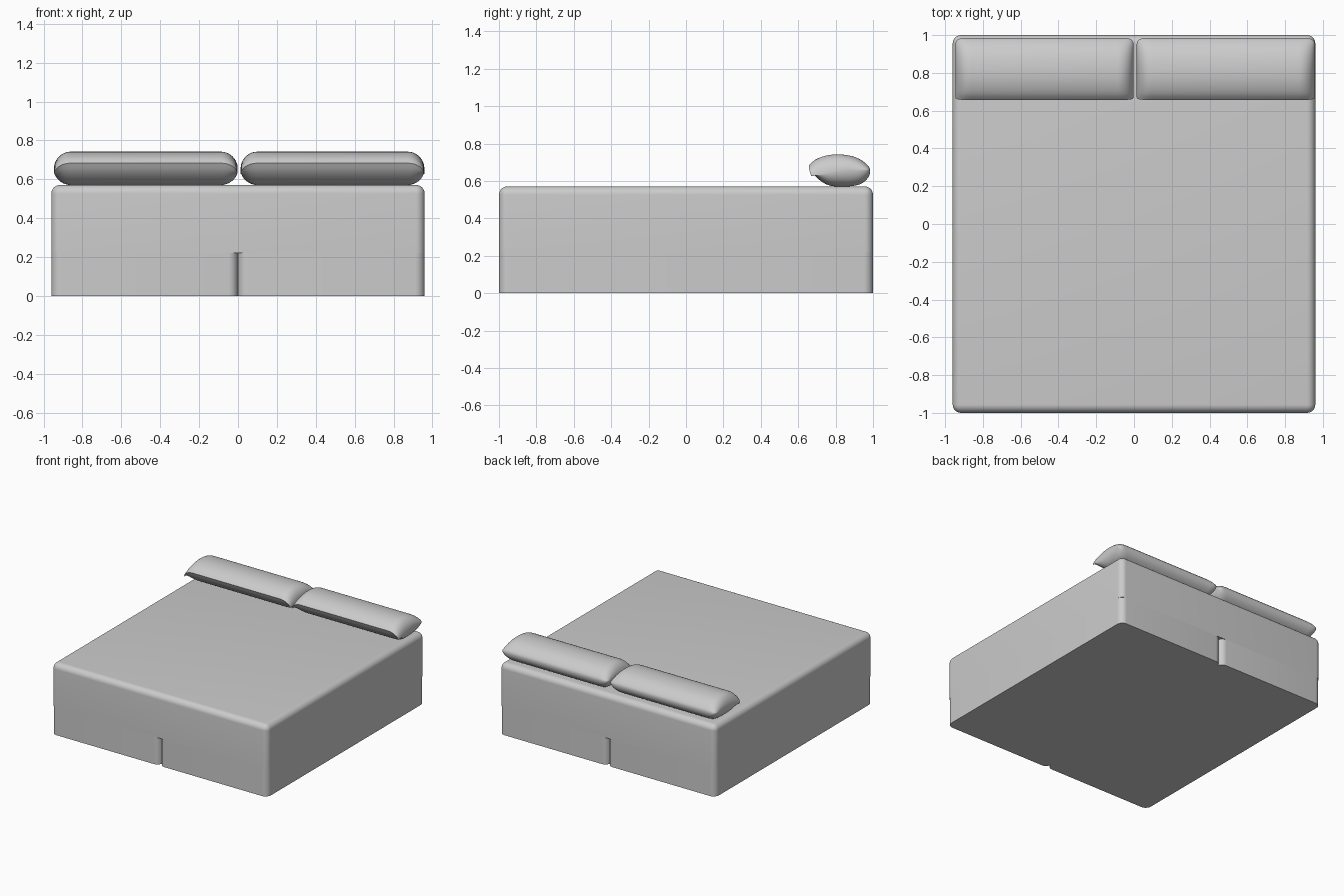
import bpy, bmesh, math
from mathutils import Vector

if "Cube" in bpy.data.objects:
    bpy.data.objects.remove(bpy.data.objects["Cube"])


def finish(name, bm):
    bmesh.ops.recalc_face_normals(bm, faces=bm.faces)
    me = bpy.data.meshes.new(name)
    bm.to_mesh(me)
    bm.free()
    ob = bpy.data.objects.new(name, me)
    bpy.context.collection.objects.link(ob)
    bpy.ops.object.select_all(action='DESELECT')
    ob.select_set(True)
    bpy.context.view_layer.objects.active = ob
    bpy.ops.object.shade_smooth_by_angle(angle=math.radians(35))
    return ob


def rounded_block(name, x0, x1, z0, z1, radius, round_top):
    """Block over the full bed length with rounded upright edges."""
    bm = bmesh.new()
    bmesh.ops.create_cube(bm, size=1)
    for v in bm.verts:
        v.co = ((x0 + x1) / 2 + v.co.x * (x1 - x0), v.co.y * 2,
                (z0 + z1) / 2 + v.co.z * (z1 - z0))
    edges = []
    for e in bm.edges:
        a, b = (v.co for v in e.verts)
        upright = abs(a.z - b.z) > 0.01
        top = min(a.z, b.z) > z1 - 0.001
        if upright or (round_top and top):
            edges.append(e)
    bmesh.ops.bevel(bm, geom=edges, offset=radius, segments=8,
                    profile=0.5, affect='EDGES')
    return finish(name, bm)


def spline(pts, steps):
    """Smooth curve through the points, open ended."""
    p = [Vector(q) for q in pts]
    p = [2 * p[0] - p[1]] + p + [2 * p[-1] - p[-2]]
    out = []
    for i in range(1, len(p) - 2):
        a, b, c, d = p[i - 1:i + 3]
        for k in range(steps):
            t = k / steps
            out.append(0.5 * (2 * b + (c - a) * t + (2 * a - 5 * b + 4 * c - d) * t**2
                              + (3 * b - a - 3 * c + d) * t**3))
    return out


# Pillow side profile (y, z), starting and ending at the front crease
PROFILE = spline([(0.657, 0.683), (0.69, 0.713), (0.75, 0.736), (0.82, 0.742),
                  (0.89, 0.732), (0.94, 0.71), (0.975, 0.68), (0.985, 0.655),
                  (0.975, 0.62), (0.94, 0.587), (0.89, 0.573), (0.83, 0.571),
                  (0.77, 0.575), (0.72, 0.6), (0.68, 0.64), (0.657, 0.683)], 3)


def pillow(name, cx):
    half, r, n = 0.472, 0.085, 10
    stations = []
    for i in range(n + 1):
        t = math.pi / 2 * i / n
        stations.append((-half + r * (1 - math.cos(t)), max(math.sin(t), 0.02)))
    stations += [(-x, s) for x, s in reversed(stations)]
    bm = bmesh.new()
    rings = []
    for x, s in stations:
        ring = []
        for y, z in PROFILE:
            seam = 0.625 + 0.035 * min(1, (y - 0.657) / 0.2)
            pull = (0.25 if y > 0.83 else 0.08) * (1 - s) ** 2
            ring.append(bm.verts.new((cx + x, 0.83 + (y - 0.83) * (1 - pull),
                                      seam + (z - seam) * s)))
        rings.append(ring)
    for a, b in zip(rings, rings[1:]):
        for j in range(len(a)):
            k = (j + 1) % len(a)
            bm.faces.new((a[j], a[k], b[k], b[j]))
    bm.faces.new(rings[0])
    bm.faces.new(rings[-1])
    return finish(name, bm)


# Mattress
rounded_block("mattress", -0.96, 0.96, 0.22, 0.571, 0.045, True)

# Two base halves and two pillows
for side, x0, px in (("left", -0.96, -0.474), ("right", 0.0, 0.486)):
    rounded_block("base_" + side, x0, x0 + 0.96, 0.0, 0.22, 0.05, False)
    pillow("pillow_" + side, px)
